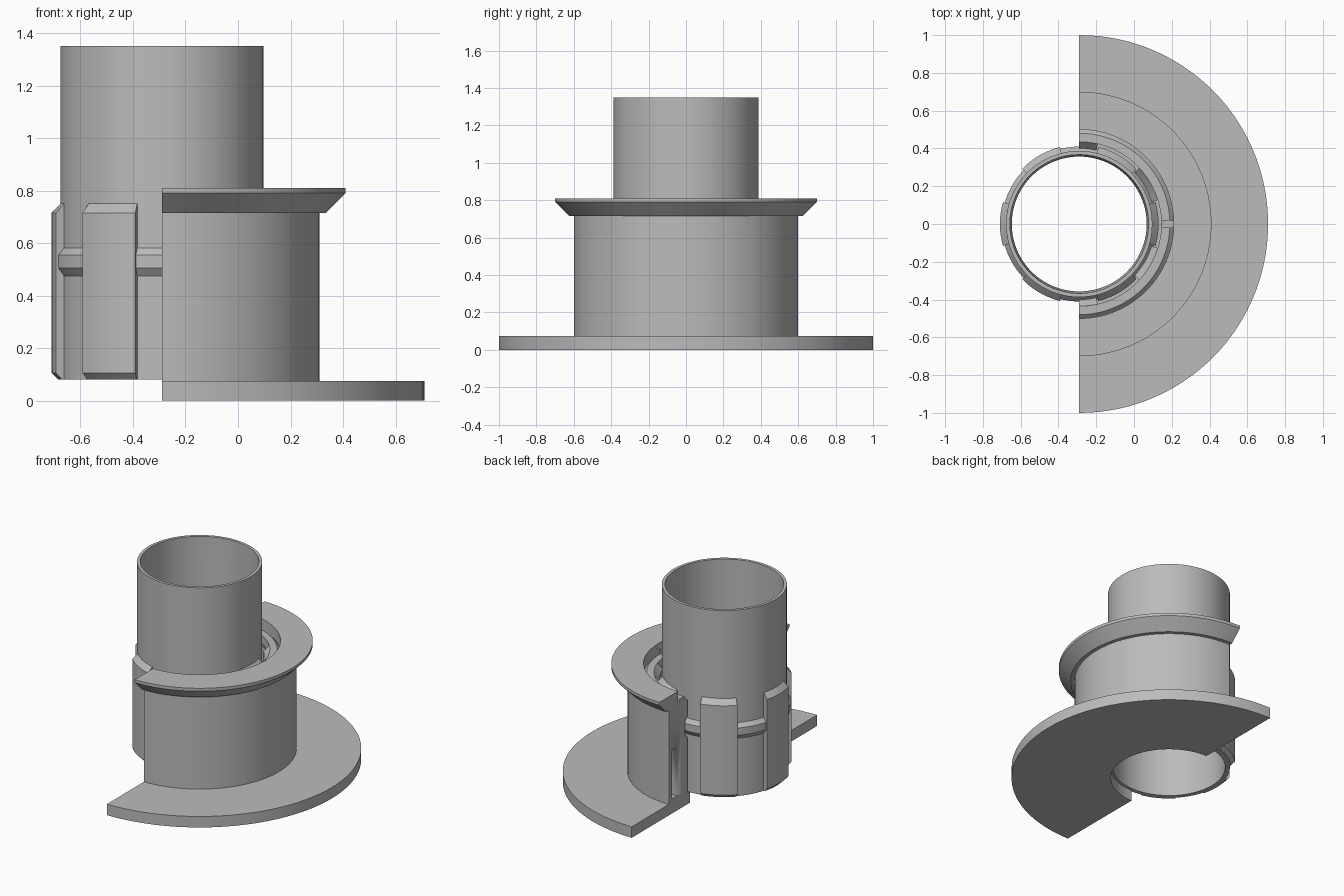
import bpy, bmesh
from math import radians, cos, sin

cube = bpy.data.objects.get("Cube")
if cube:
    bpy.data.objects.remove(cube)

AXIS_X = -0.29

grey = bpy.data.materials.new("plain_grey")
grey.use_nodes = True
colour = (0.5, 0.5, 0.5, 1)
grey.diffuse_color = colour
grey.node_tree.nodes["Principled BSDF"].inputs["Base Color"].default_value = colour


def lathe(name, profile, start=0, end=360):
    """Sweep a closed (radius, height) outline about the shared axis."""
    full = end - start == 360
    steps = max(4, round((end - start) / 3))
    bm = bmesh.new()
    rings = []
    for i in range(steps if full else steps + 1):
        a = radians(start + (end - start) * i / steps)
        rings.append([bm.verts.new((AXIS_X + r * cos(a), r * sin(a), z))
                      for r, z in profile])
    n = len(profile)
    for i in range(steps):
        p, q = rings[i], rings[(i + 1) % len(rings)]
        for j in range(n):
            k = (j + 1) % n
            bm.faces.new((p[j], q[j], q[k], p[k]))
    if not full:
        bm.faces.new(rings[0])
        bm.faces.new(rings[-1][::-1])
    bmesh.ops.recalc_face_normals(bm, faces=bm.faces)
    return finish(name, bm)


def finish(name, bm):
    mesh = bpy.data.meshes.new(name)
    bm.to_mesh(mesh)
    bm.free()
    obj = bpy.data.objects.new(name, mesh)
    bpy.context.collection.objects.link(obj)
    mesh.materials.append(grey)
    bpy.ops.object.select_all(action='DESELECT')
    obj.select_set(True)
    bpy.context.view_layer.objects.active = obj
    bpy.ops.object.shade_smooth_by_angle(angle=radians(20))
    return obj


def cut_box(target, name, x, y, z):
    """Cut a box, given as min/max ranges, out of the target."""
    bm = bmesh.new()
    bmesh.ops.create_cube(bm, size=1)
    for v in bm.verts:
        v.co = [lo if c < 0 else hi for c, (lo, hi) in zip(v.co, (x, y, z))]
    box = finish(name, bm)
    box.hide_render = True
    box.hide_set(True)
    mod = target.modifiers.new(name, 'BOOLEAN')
    mod.operation = 'DIFFERENCE'
    mod.solver = 'EXACT'
    mod.object = box


# Inner tube with a thin rim
lathe("inner_tube", [(0.357, 0.08), (0.387, 0.08), (0.387, 1.35), (0.367, 1.35)])

# Bevelled band around the tube
lathe("tube_band", [(0.38, 0.465), (0.41, 0.505), (0.41, 0.555), (0.38, 0.59)])

# Six locking tabs
for i in range(6):
    lathe(f"locking_tab_{i + 1}",
          [(0.38, 0.08), (0.395, 0.08), (0.42, 0.105), (0.42, 0.715),
           (0.387, 0.75), (0.38, 0.75)], i * 60 - 16, i * 60 + 16)

# Half base plate
lathe("base_plate", [(0.37, 0), (1, 0), (1, 0.075), (0.37, 0.075)], -90, 90)

# Half outer sleeve with its flared flange and inner lip
sleeve = lathe("outer_sleeve",
               [(0.435, 0.075), (0.6, 0.075), (0.6, 0.715), (0.625, 0.715),
                (0.7, 0.79), (0.7, 0.81), (0.5, 0.81), (0.5, 0.73),
                (0.48, 0.75), (0.435, 0.75)], -90, 90)
for side, name in ((1, "back"), (-1, "front")):
    cut_box(sleeve, f"{name}_slot_cutter", (AXIS_X - 0.1, AXIS_X + 0.1),
            sorted((side * 0.51, side * 0.565)), (0.1, 0.43))
cut_box(sleeve, "lip_notch_cutter", (0.1, 0.21), (-0.018, 0.018), (0.6, 0.78))

# Ribs between the tabs, grooved to clear the band
rib = [(0.4, 0.075), (0.4, 0.455), (0.425, 0.49), (0.425, 0.57), (0.4, 0.605),
       (0.4, 0.71), (0.435, 0.75), (0.435, 0.075)]
for i, (start, end) in enumerate(((-90, -77), (-43, -17), (17, 43), (77, 90))):
    lathe(f"sleeve_rib_{i + 1}", rib, start, end)
